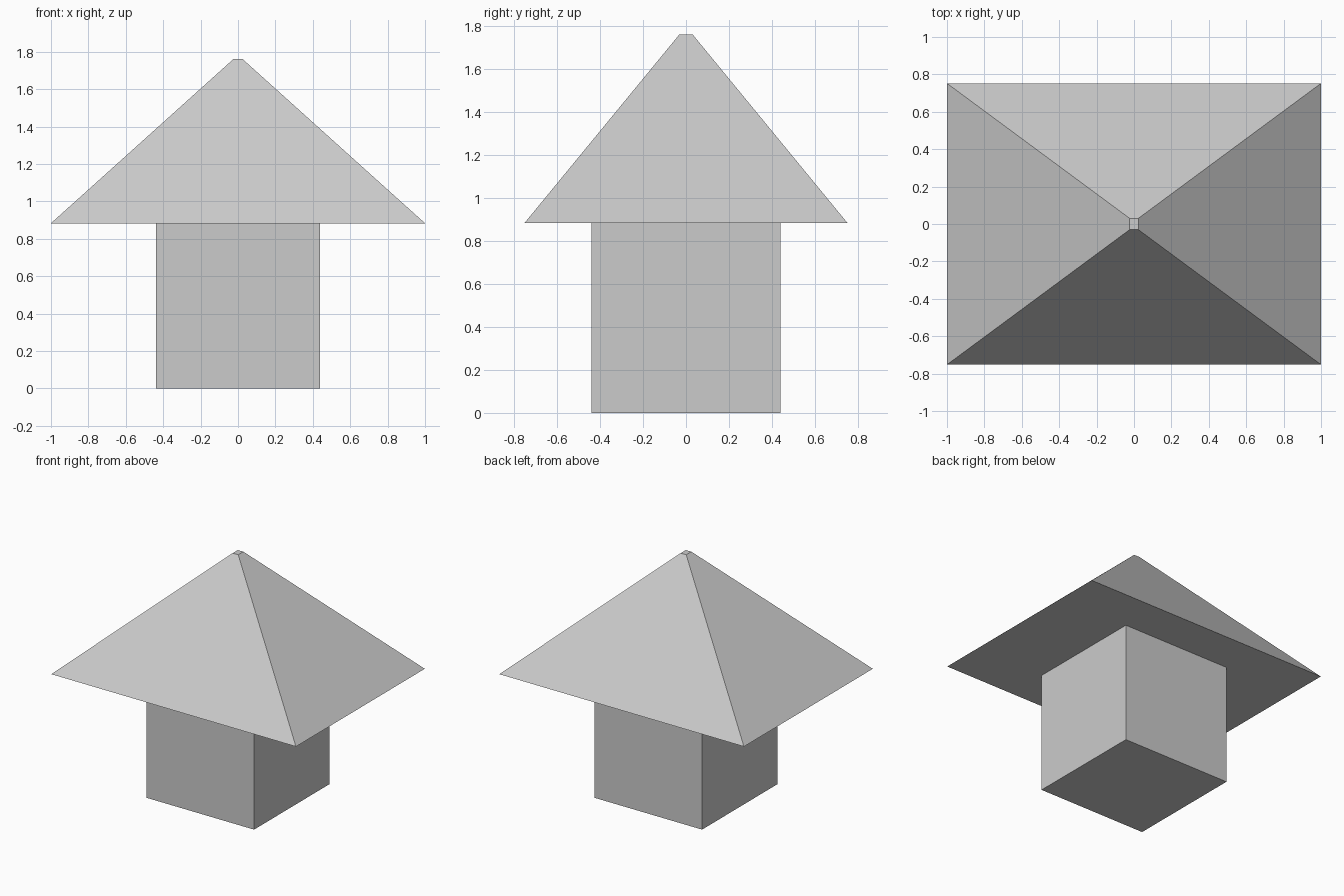
import bpy, bmesh

if "Cube" in bpy.data.objects:
    bpy.data.objects.remove(bpy.data.objects["Cube"])


def frustum(name, bottom, top, z0, z1):
    """Rectangular block whose top face may be a different size from its base."""
    bm = bmesh.new()
    bmesh.ops.create_cube(bm, size=2)
    for v in bm.verts:
        hx, hy = top if v.co.z > 0 else bottom
        v.co = (v.co.x * hx, v.co.y * hy, z1 if v.co.z > 0 else z0)
    mesh = bpy.data.meshes.new(name)
    bm.to_mesh(mesh)
    bm.free()
    obj = bpy.data.objects.new(name, mesh)
    bpy.context.collection.objects.link(obj)
    return obj


EAVES = 0.883

# Square house body
frustum("house_body", (0.439, 0.439), (0.439, 0.439), 0, EAVES)

# Overhanging roof, tapering to a tiny flat top
frustum("roof", (1.0, 0.752), (0.023, 0.03), EAVES, 1.762)
